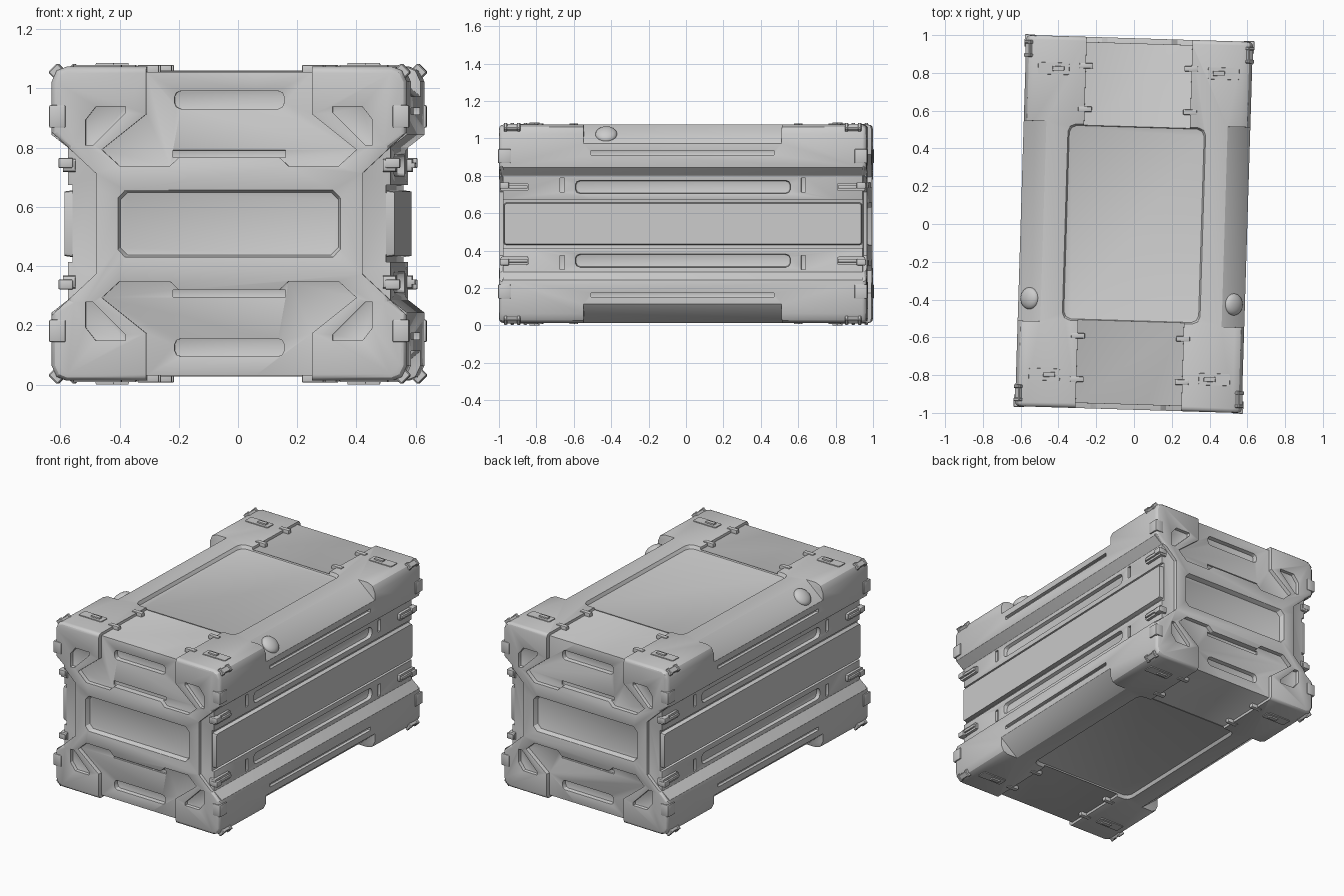
import bpy, bmesh, math
from itertools import product
from mathutils import Matrix, Vector

if "Cube" in bpy.data.objects:
    bpy.data.objects.remove(bpy.data.objects["Cube"])

AX = {'x': lambda u, v, t: (t, u, v), 'y': lambda u, v, t: (u, t, v), 'z': lambda u, v, t: (u, v, t)}
parts = []


def finish(bm, name):
    bmesh.ops.recalc_face_normals(bm, faces=bm.faces)
    me = bpy.data.meshes.new(name)
    bm.to_mesh(me)
    bm.free()
    ob = bpy.data.objects.new(name, me)
    bpy.context.collection.objects.link(ob)
    return ob


def prism(name, pts, axis, a, b, inset=0.0, sign=(1, 1, 1), rim=0.0, bevel=0.0):
    """Extrude a 2D outline along an axis; inset shrinks the outline at end a."""
    bm = bmesh.new()
    n = len(pts)
    lo = [min(p[i] for p in pts) for i in (0, 1)]
    hi = [max(p[i] for p in pts) for i in (0, 1)]
    c = [(l + h) / 2 for l, h in zip(lo, hi)]
    s = [1 - 2 * inset / (h - l) for l, h in zip(lo, hi)]
    place = lambda co: bm.verts.new([k * m for k, m in zip(co, sign)])
    va = [place(AX[axis](*[c[i] + (p[i] - c[i]) * s[i] for i in (0, 1)], a)) for p in pts]
    vb = [place(AX[axis](p[0], p[1], b)) for p in pts]
    caps = [bm.faces.new(va), bm.faces.new(vb)]
    for i in range(n):
        j = (i + 1) % n
        bm.faces.new((va[i], va[j], vb[j], vb[i]))
    bmesh.ops.recalc_face_normals(bm, faces=bm.faces)
    if rim:
        bmesh.ops.bevel(bm, geom=list({e for f in caps for e in f.edges}), offset=rim,
                        segments=3, profile=0.5, affect='EDGES')
    if bevel:
        bmesh.ops.bevel(bm, geom=list(bm.edges), offset=bevel, segments=2, profile=0.5, affect='EDGES')
    return finish(bm, name)


def rect(cx, cy, hx, hy, c=0.0):
    """Rectangle outline with cut corners."""
    if not c:
        return [(cx - hx, cy - hy), (cx + hx, cy - hy), (cx + hx, cy + hy), (cx - hx, cy + hy)]
    q = [(hx, hy - c), (hx - c * .3, hy - c * .3), (hx - c, hy)]
    out = []
    for sx, sy in ((1, 1), (-1, 1), (-1, -1), (1, -1)):
        k = [(cx + sx * x, cy + sy * y) for x, y in q]
        out += k if sx * sy > 0 else k[::-1]
    return out


def signs(axes):
    return product(*[(1, -1) if a in axes else (1,) for a in 'xyz'])


cutters = bpy.data.collections.new("cutters")
bpy.context.scene.collection.children.link(cutters)


def cut(axes, *args, **kw):
    for s in signs(axes):
        ob = prism("cutter", *args, sign=s, **kw)
        bpy.context.collection.objects.unlink(ob)
        cutters.objects.link(ob)
        ob.hide_render = True


def part(name, axes, *args, **kw):
    for s in signs(axes):
        parts.append(prism(name, *args, sign=s, **kw))


# main shell: side profile run along the length
quad = [(.55, .53), (.583, .517), (.60, .48), (.60, .30), (.545, .257)]
outline = (quad + [(x, -z) for x, z in quad[::-1]]
           + [(-x, -z) for x, z in quad] + [(-x, z) for x, z in quad[::-1]])
body = prism("crate_shell", outline, 'y', -.983, .983, rim=.022)
parts.append(body)

# end faces: stepped upper panel, side notches, window, handle slots, corner pockets
half = [(.28, .6), (.28, .37), (.43, .25), (.37, .195), (.20, .195), (.15, .243)]
cut('yz', half + [(-x, z) for x, z in half[::-1]], 'y', .956, 1.1)
cut('xy', [(.75, .45), (.45, .17), (.45, -.17), (.75, -.45)], 'y', .962, 1.1)
cut('y', [(sx * x, sz * z) for sx, sz, o in ((1, 1, 1), (-1, 1, -1), (-1, -1, 1), (1, -1, -1))
          for x, z in [(.38, .09), (.355, .117)][::o]], 'y', .95, 1.0, inset=.012)
cut('yz', rect(0, .418, .185, .03, .02), 'y', .925, 1.0)
cut('yz', rect(0, .236, .19, .012), 'y', .945, 1.0)
cut('xyz', [(.485, .265), (.485, .35), (.45, .395), (.35, .395), (.35, .375), (.46, .265)], 'y', .96, 1.1)

# top and bottom: centre pocket, lowered end panels
cut('z', rect(0, 0, .375, .53, .04), 'z', .508, .56, inset=.018)
cut('yz', rect(0, .85, .28, .335), 'z', .513, .6)

# sides: long edge chamfer, grooves, panel bed, slots
cut('xz', [(.468, .54), (.65, .54), (.65, .388)], 'y', -.53, .53)
cut('xz', rect(0, .197, .58, .04, .025), 'x', .522, .58, inset=.008)
cut('xz', rect(0, .38, .49, .011), 'x', .58, .64)
cut('x', rect(0, 0, 1.1, .13), 'x', .53, .65)
cut('xyz', rect(.645, .207, .012, .038), 'x', .53, .58)

mod = body.modifiers.new("cuts", 'BOOLEAN')
mod.operand_type, mod.collection, mod.solver = 'COLLECTION', cutters, 'EXACT'
mod = body.modifiers.new("edges", 'BEVEL')
mod.width, mod.segments, mod.limit_method, mod.angle_limit = .005, 2, 'ANGLE', math.radians(35)
bpy.context.view_layer.objects.active = body
for m in list(body.modifiers):
    bpy.ops.object.modifier_apply(modifier=m.name)
for ob in list(cutters.objects):
    bpy.data.objects.remove(ob)
bpy.data.collections.remove(cutters)

# side centre panel
part("side_panel", 'x', rect(0, 0, .962, .117, .012), 'x', .557, .50, inset=.008)
# corner latches on the sides
part("corner_clip", 'xyz', rect(.58, .362, .028, .038), 'y', .92, .987, bevel=.005)
# rail brackets with a cross plate, pin and wrapped end
part("bracket_arm", 'xyz', rect(.90, .197, .075, .022, .01), 'x', .562, .52)
part("bracket_pin", 'xyz', rect(.88, .197, .05, .009), 'x', .573, .52, bevel=.003)
part("bracket_end", 'xyz', rect(.552, .205, .025, .017), 'y', .93, .978, bevel=.005)
# top and bottom latches
part("latch_plate", 'xyz', rect(.45, .81, .085, .034, .008), 'z', .535, .51, inset=.003)
part("latch_tab", 'xyz', rect(.425, .81, .034, .016), 'z', .543, .51, inset=.004)
# hinge pins bridging the lowered end panels
for y in (.60, .83):
    part("hinge_pin", 'xyz', rect(.278, y, .036, .014), 'z', .536, .50, bevel=.004)

# lugs on the outer corners, tilted 45 degrees
for sx, sy, sz in signs('xyz'):
    for dy, size in ((-.035, (.045, .018, .045)), (.035, (.045, .018, .045)), (0, (.035, .07, .035))):
        bm = bmesh.new()
        bmesh.ops.create_cube(bm, size=1)
        m = (Matrix.Translation((sx * .581, sy * (.912 + dy), sz * .511))
             @ Matrix.Rotation(math.pi / 4, 4, 'Y') @ Matrix.Diagonal((*size, 1)))
        bmesh.ops.transform(bm, matrix=m, verts=bm.verts)
        bmesh.ops.bevel(bm, geom=list(bm.edges), offset=.004, segments=1, affect='EDGES')
        parts.append(finish(bm, "corner_lug"))

# domed buttons on the upper chamfers
for sx in (1, -1):
    bm = bmesh.new()
    bmesh.ops.create_uvsphere(bm, u_segments=32, v_segments=16, radius=1)
    rot = Vector((0, 0, 1)).rotation_difference(Vector((sx * .64, 0, .77))).to_matrix().to_4x4()
    m = Matrix.Translation((sx * .54, -.41, .478)) @ rot @ Matrix.Diagonal((.058, .058, .03, 1))
    bmesh.ops.transform(bm, matrix=m, verts=bm.verts)
    parts.append(finish(bm, "round_button"))

# slight turn of the whole crate, then stand it on the ground
place = Matrix.Translation((0, 0, .543)) @ Matrix.Rotation(math.radians(-1.75), 4, 'Z')
for ob in parts:
    ob.data.transform(place)
    ob.select_set(True)
bpy.ops.object.shade_smooth_by_angle(angle=math.radians(30))
